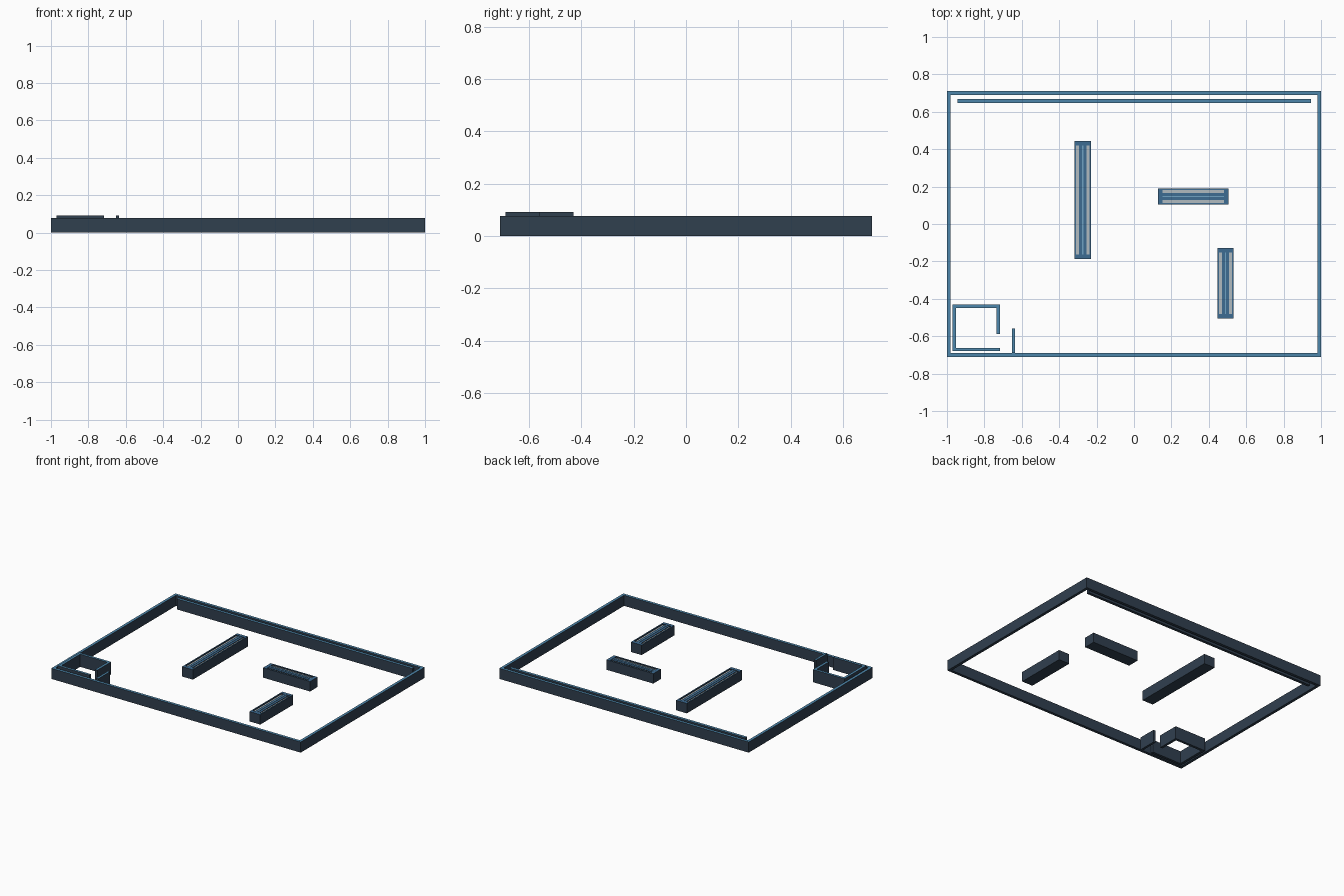
import bpy, bmesh
from mathutils import Matrix, Vector

if "Cube" in bpy.data.objects:
    bpy.data.objects.remove(bpy.data.objects["Cube"])


def material(name, color):
    m = bpy.data.materials.new(name)
    m.diffuse_color = (*color, 1)
    m.use_nodes = True
    m.node_tree.nodes["Principled BSDF"].inputs["Base Color"].default_value = m.diffuse_color
    return m


DARK = material("dark_slate", (0.030, 0.050, 0.078))
TRIM = material("blue_top_trim", (0.075, 0.24, 0.41))
BLUE = material("shelf_top_blue", (0.048, 0.15, 0.29))
LINE = material("light_blue_line", (0.16, 0.36, 0.54))
PALE = material("pale_panel", (0.44, 0.50, 0.53))


def finish(name, bm, side, top):
    """Make the object, with its upward faces in the top colour."""
    bmesh.ops.recalc_face_normals(bm, faces=bm.faces)
    for f in bm.faces:
        f.material_index = 1 if f.normal.z > 0.9 else 0
    me = bpy.data.meshes.new(name)
    bm.to_mesh(me)
    bm.free()
    me.materials.append(side)
    me.materials.append(top)
    ob = bpy.data.objects.new(name, me)
    bpy.context.collection.objects.link(ob)
    return ob


def boxes(name, parts, side, top):
    """Join boxes given as (x0, x1, y0, y1, z0, z1) into one object."""
    bm = bmesh.new()
    for x0, x1, y0, y1, z0, z1 in parts:
        mid = Vector(((x0 + x1) / 2, (y0 + y1) / 2, (z0 + z1) / 2))
        bmesh.ops.create_cube(bm, size=1, matrix=Matrix.Translation(mid)
                              @ Matrix.Diagonal((x1 - x0, y1 - y0, z1 - z0, 1)))
    return finish(name, bm, side, top)


def wall_run(name, pts, thick, height, closed=False):
    """Wall swept along an outer outline, thickened towards its left side."""
    n = len(pts)
    P = [Vector(p) for p in pts]
    inner = []
    for i, p in enumerate(P):
        dirs = []
        if closed or i > 0:
            dirs.append((p - P[i - 1]).normalized())
        if closed or i < n - 1:
            dirs.append((P[(i + 1) % n] - p).normalized())
        off = Vector((0, 0))
        for d in dirs:
            off += Vector((-d.y, d.x)) * thick
        inner.append(p + off)
    bm = bmesh.new()
    a = [bm.verts.new((*p, 0)) for p in P]
    b = [bm.verts.new((*p, 0)) for p in inner]
    faces = []
    for i in range(n if closed else n - 1):
        j = (i + 1) % n
        faces.append(bm.faces.new((a[i], a[j], b[j], b[i])))
    ext = bmesh.ops.extrude_face_region(bm, geom=faces, use_keep_orig=True)
    top = [g for g in ext["geom"] if isinstance(g, bmesh.types.BMVert)]
    bmesh.ops.translate(bm, verts=top, vec=(0, 0, height))
    return finish(name, bm, DARK, TRIM)


def shelf_unit(name, cx, cy, length, along_y):
    """Long low unit: plinth, raised rim, central spine and two pale trays."""
    L, W, H = length / 2, 0.043, 0.072
    i, z = L - 0.024, H - 0.008
    body = [(-L, L, -W, W, 0, z - 0.002),
            (-L, -i, -W, W, z - 0.002, H), (i, L, -W, W, z - 0.002, H),
            (-i, i, -W, -W + 0.008, z - 0.002, H), (-i, i, W - 0.008, W, z - 0.002, H),
            (-i, i, -0.019, 0.019, z - 0.002, H - 0.003)]
    spine = [(-i, i, -0.003, 0.003, H - 0.003, H)]
    trays = [(-i, i, 0.019, W - 0.008, z - 0.002, z),
             (-i, i, -W + 0.008, -0.019, z - 0.002, z)]
    for suffix, parts, side, top in (("body", body, DARK, BLUE),
                                     ("spine", spine, BLUE, LINE),
                                     ("trays", trays, PALE, PALE)):
        if along_y:
            parts = [(y0, y1, x0, x1, z0, z1) for x0, x1, y0, y1, z0, z1 in parts]
        ob = boxes(f"{name}_{suffix}", parts, side, top)
        ob.location = (cx, cy, 0)


# Outer perimeter wall
wall_run("outer_wall", [(-1, -0.71), (1, -0.71), (1, 0.71), (-1, 0.71)],
         0.02, 0.077, closed=True)

# Free-standing wall in front of the back wall
boxes("inner_back_wall", [(-0.945, 0.945, 0.648, 0.668, 0, 0.077)], DARK, TRIM)

# Corner room with a doorway gap, and the screen beside it
wall_run("corner_room", [(-0.717, -0.587), (-0.717, -0.43), (-0.97, -0.43),
                         (-0.97, -0.68), (-0.717, -0.68)], 0.018, 0.092)
boxes("door_screen", [(-0.652, -0.636, -0.69, -0.56, 0, 0.092)], DARK, TRIM)

# Three shelf units on the floor
shelf_unit("long_shelf", -0.274, 0.128, 0.63, True)
shelf_unit("cross_shelf", 0.317, 0.147, 0.376, False)
shelf_unit("short_shelf", 0.489, -0.317, 0.376, True)
